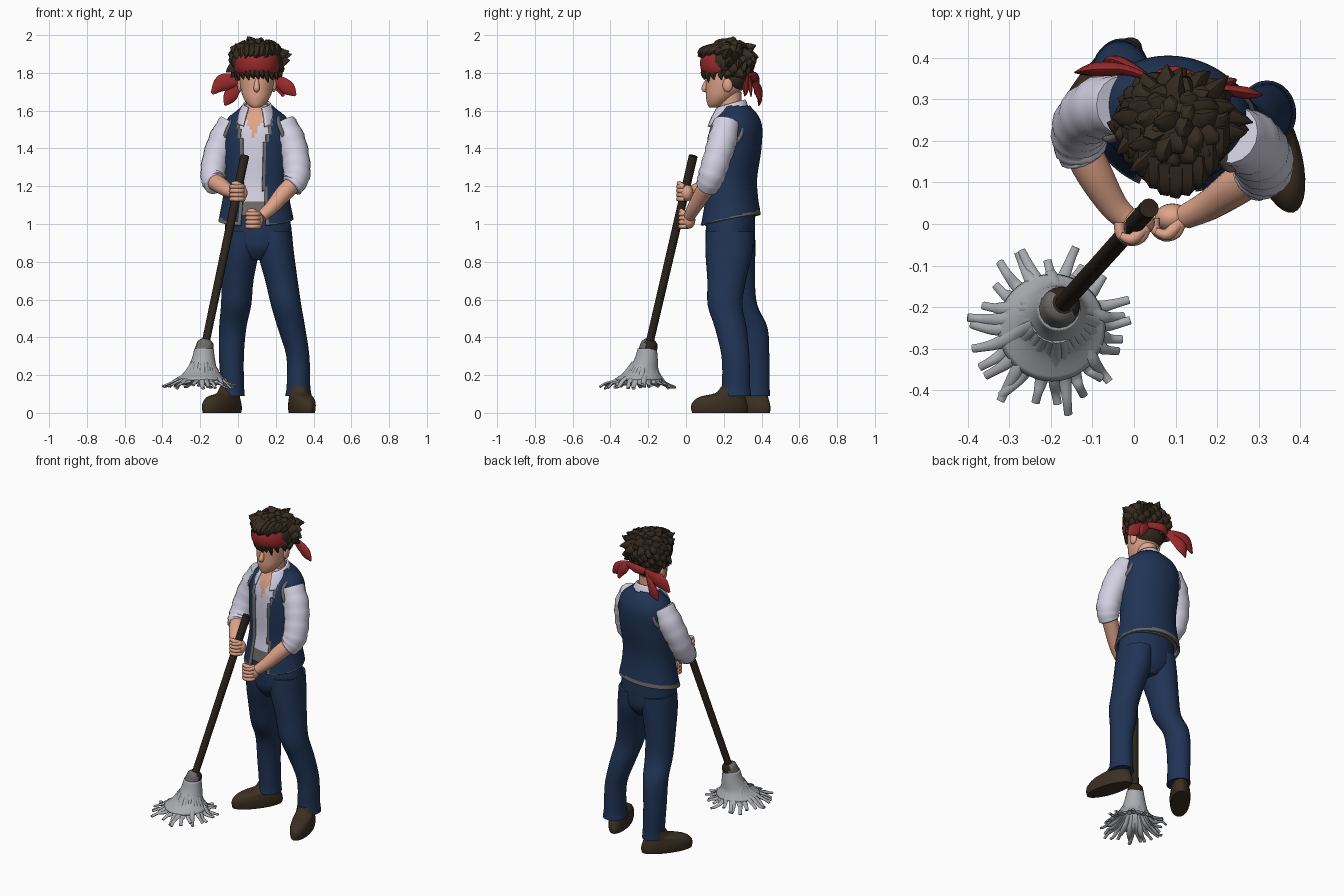
import bpy, bmesh, math, random
from mathutils import Vector

random.seed(4)
if "Cube" in bpy.data.objects:
    bpy.data.objects.remove(bpy.data.objects["Cube"], do_unlink=True)


def material(name, *rgb):
    mat = bpy.data.materials.new(name)
    mat.use_nodes = True
    mat.diffuse_color = (*rgb, 1)
    mat.node_tree.nodes["Principled BSDF"].inputs["Base Color"].default_value = (*rgb, 1)
    return mat


navy = material("navy cloth", .014, .034, .09)
white = material("white shirt", .66, .64, .77)
skin = material("skin", .74, .37, .25)
brown = material("brown hair", .036, .024, .014)
red = material("red cloth", .32, .022, .024)
grey = material("mop grey", .4, .41, .43)
wood = material("dark wood", .026, .018, .012)
leather = material("shoe leather", .045, .029, .016)
trim = material("grey trim", .15, .145, .14)


def smooth_path(points, steps):
    """Catmull-Rom interpolation through tuples of any length."""
    out = []
    last = len(points) - 1
    for i in range(last):
        a, b, c, d = (points[min(max(i + k, 0), last)] for k in (-1, 0, 1, 2))
        for s in range(steps):
            t = s / steps
            out.append([q + t / 2 * (r - p + t * (2 * p - 5 * q + 4 * r - s4 + t * (3 * (q - r) + s4 - p)))
                        for p, q, r, s4 in zip(a, b, c, d)])
    return out + [list(points[-1])]


def loft(points, yaw=0, sides=32, steps=4, tilt=0):
    """Stacked level ellipses given as x, y, z, half width, half depth."""
    rings = []
    cos, sin = math.cos(math.radians(yaw)), math.sin(math.radians(yaw))
    for x, y, z, rx, ry in smooth_path(points, steps):
        ring = []
        for k in range(sides):
            a = math.tau * k / sides
            u, v = rx * math.cos(a), ry * math.sin(a)
            ring.append(Vector((x + u * cos - v * sin, y + u * sin + v * cos, z + tilt * v)))
        rings.append(ring)
    return rings


def tube(points, side=(1, 0, 0), flat=1, sides=16, steps=4, wrinkle=0):
    """Sweep along points given as x, y, z, radius."""
    path = smooth_path(points, steps)
    centres = [Vector(p[:3]) for p in path]
    rings = []
    for i, c in enumerate(centres):
        t = (centres[min(i + 1, len(path) - 1)] - centres[max(i - 1, 0)]).normalized()
        u = Vector(side)
        u = (u - t * u.dot(t)).normalized()
        v = t.cross(u) * flat
        r = max(path[i][3], .001) * (1 + wrinkle * math.sin(i * 2.1))
        rings.append([c + r * (u * math.cos(a) + v * math.sin(a))
                      for a in (math.tau * k / sides for k in range(sides))])
    return rings


def ball(x, y, z, rx, ry, rz, sides=20):
    lats = [math.pi * (k / 12 - .5) for k in range(13)]
    return loft([(x, y, z + rz * math.sin(a), rx * math.cos(a) + .0005, ry * math.cos(a) + .0005)
                 for a in lats], sides=sides, steps=1)


def build(name, shapes, mats, rule=None, keep=None, caps=True, thick=0):
    """Skin every set of rings into one object, colouring faces by a rule."""
    bm = bmesh.new()
    for rings in shapes:
        rows = [[bm.verts.new(p) for p in ring] for ring in rings]
        n = len(rows[0])
        for low, high in zip(rows, rows[1:]):
            for k in range(n):
                j = (k + 1) % n
                quad = (low[k], low[j], high[j], high[k])
                if keep is None or keep(sum((v.co for v in quad), Vector()) / 4):
                    bm.faces.new(quad)
        if caps:
            bm.faces.new(rows[0][::-1])
            bm.faces.new(rows[-1])
    bmesh.ops.recalc_face_normals(bm, faces=bm.faces[:])
    for f in bm.faces:
        if rule:
            f.material_index = rule(f.calc_center_median(), f.normal)
    bmesh.ops.delete(bm, geom=[v for v in bm.verts if not v.link_faces], context="VERTS")
    mesh = bpy.data.meshes.new(name)
    bm.to_mesh(mesh)
    bm.free()
    obj = bpy.data.objects.new(name, mesh)
    bpy.context.collection.objects.link(obj)
    for m in mats:
        mesh.materials.append(m)
    if thick:
        mod = obj.modifiers.new("thickness", "SOLIDIFY")
        mod.thickness = thick
        mod.offset = 0
    bpy.ops.object.select_all(action="DESELECT")
    obj.select_set(True)
    bpy.context.view_layer.objects.active = obj
    bpy.ops.object.shade_smooth_by_angle(angle=math.radians(50))
    return obj


# Trousers
left = [(.32, .265, .09, .07, .08), (.32, .265, .15, .062, .074), (.317, .262, .3, .061, .074),
        (.283, .237, .45, .073, .084), (.255, .207, .57, .08, .092), (.23, .215, .7, .086, .102),
        (.2, .228, .85, .096, .125), (.19, .232, .96, .095, .126)]
right = [(-.03, .37, .09, .066, .076), (-.03, .37, .15, .062, .072), (-.035, .366, .3, .066, .075),
         (-.028, .35, .45, .072, .082), (-.01, .29, .57, .08, .088), (-.002, .265, .7, .084, .1),
         (.015, .245, .85, .096, .122), (.03, .24, .96, .1, .126)]
hips = [(.105, .235, .81, .05, .08), (.105, .235, .87, .15, .122), (.108, .235, .95, .178, .13),
        (.1, .238, 1.08, .165, .125)]
build("left_trouser_leg", [loft(left)], [navy])
build("right_trouser_leg", [loft(right)], [navy])
build("trouser_hips", [loft(hips, -8)], [navy])

# Shoes: sole, toe cap and ankle collar as stacked ovals
for name, x, y, yaw in (("left_shoe", .338, .178, 17), ("right_shoe", -.085, .318, -37)):
    fx, fy = math.sin(math.radians(yaw)), -math.cos(math.radians(yaw))
    rows = ((0, 0, .056, .152), (0, .025, .06, .157), (0, .055, .06, .15),
            (-.015, .085, .055, .125), (-.06, .105, .052, .082), (-.075, .14, .05, .065))
    build(name, [loft([(x + s * fx, y + s * fy, z, w, d) for s, z, w, d in rows], yaw)], [leather])

# Torso: shirt with open neck, then a vest shell with open front
body = [(.095, .235, 1.02, .195, .152), (.095, .237, 1.045, .19, .147), (.095, .238, 1.12, .175, .135),
        (.097, .243, 1.22, .165, .126), (.1, .252, 1.36, .174, .138), (.1, .258, 1.48, .178, .138),
        (.1, .258, 1.55, .158, .116), (.1, .253, 1.6, .1, .085), (.1, .243, 1.63, .07, .068)]


def front_angle(p):
    return abs(math.degrees(math.atan2(p.x - .1, .25 - p.y)) + 8)


def shirt_rule(p, n):
    if p.z < 1.11:
        return 2
    return 1 if front_angle(p) < (p.z - 1.46) * 250 and p.z > 1.46 else 0


def vest_opening(p):
    return 22 + max(0, p.z - 1.42) * 170


def vest_rule(p, n):
    hem = p.z < 1.036 + .25 * (p.y - .235)
    return 1 if hem or front_angle(p) < vest_opening(p) + 6 else 0


build("shirt", [loft([(x, y, z, w * .95, d * .95) for x, y, z, w, d in body[1:]], -12, 72)],
      [white, skin, trim], shirt_rule)
build("vest", [loft(body, -12, 72, 5, .2)], [navy, trim], vest_rule,
      lambda p: front_angle(p) > vest_opening(p) and p.z < 1.62, False, .012)
collar = [(.098, .222, 1.545, .108, .112), (.1, .228, 1.59, .092, .098), (.1, .236, 1.635, .068, .075)]
build("shirt_collar", [loft(collar, -4, 40, 3, .3)], [white], None,
      lambda p: front_angle(p) > 26, False, .01)

# Arms: rolled sleeves, forearms and armhole trim
sleeves = {"left": [(.235, .215, 1.535, .07), (.277, .195, 1.45, .077), (.303, .168, 1.36, .074),
                    (.312, .14, 1.27, .072), (.298, .122, 1.22, .066), (.282, .113, 1.2, .06)],
           "right": [(-.03, .285, 1.535, .07), (-.078, .28, 1.45, .076), (-.118, .255, 1.35, .07),
                     (-.132, .22, 1.265, .067), (-.128, .185, 1.225, .063), (-.12, .165, 1.212, .058)]}
forearms = {"left": [(.3, .125, 1.22, .046), (.245, .09, 1.165, .046), (.18, .045, 1.09, .037), (.125, .018, 1.04, .03)],
            "right": [(-.13, .19, 1.23, .046), (-.095, .12, 1.205, .044), (-.05, .045, 1.175, .035), (-.015, .01, 1.165, .03)]}
holds = {"left": (.08, .003, 1.02), "right": (-.004, -.008, 1.165)}
for name in sleeves:
    build(name + "_sleeve", [tube(sleeves[name], wrinkle=.035)], [white])
    # Forearm, palm, curled fingers and thumb
    x, y, z = holds[name]
    hand = [tube(forearms[name]), ball(x + .012, y + .012, z, .042, .034, .045)]
    for k in range(4):
        height = z + .033 - .022 * k
        arc = [math.radians(d) for d in (0, -50, -100, -150, -200)]
        hand.append(tube([(x + .033 * math.cos(a), y + .033 * math.sin(a), height, .0125) for a in arc],
                         (0, 0, 1), sides=8, steps=3))
    hand.append(tube([(x + .03, y, z + .03, .015), (x, y - .028, z + .048, .014), (x - .028, y - .02, z + .05, .009)],
                     (0, 0, 1), sides=8))
    build(name + "_hand", hand, [skin])
    sx = -1 if name == "right" else 1
    start = Vector(sleeves[name][0][:3])
    bpy.ops.mesh.primitive_torus_add(location=start + Vector((sx * .012, 0, -.045)), major_radius=.082,
                                     minor_radius=.011, rotation=(0, sx * math.radians(68), math.radians(-12)))
    ring = bpy.context.object
    ring.name = name + "_armhole_trim"
    ring.data.materials.append(trim)
    bpy.ops.object.shade_smooth()

# Head, neck, nose and ears
face = [(.095, .148, 1.617, .022, .024), (.096, .16, 1.632, .044, .046), (.098, .182, 1.67, .071, .076),
        (.1, .205, 1.72, .086, .1), (.1, .213, 1.78, .094, .108), (.1, .22, 1.86, .095, .11),
        (.1, .225, 1.93, .06, .07)]
neck = [(.1, .235, 1.5, .075, .07), (.1, .235, 1.6, .058, .06), (.1, .235, 1.7, .058, .06)]
nose = tube([(.1, .115, 1.765, .01), (.099, .103, 1.735, .014), (.098, .098, 1.715, .016), (.098, .11, 1.703, .008)])
ears = [ball(.1 + s * .09, .22, 1.735, .014, .026, .036) for s in (-1, 1)]
build("head", [loft(face), loft(neck), nose] + ears, [skin])

# Hair: two volumes covered with curved tufts
core = Vector((.1, .228, 1.862))
size = Vector((.138, .125, .105))
tufts = [ball(*core, *size), ball(.1, .255, 1.775, .1, .075, .08)]
count = 110
for i in range(count):
    h = 1 - 2 * (i + .5) / count
    a = i * 2.39996
    d = Vector((math.cos(a) * math.sqrt(1 - h * h), math.sin(a) * math.sqrt(1 - h * h), h))
    if h < -.8 or (d.y < -.2 and h < .3):
        continue
    lean = Vector((random.uniform(-1, 1), random.uniform(-1, 1), random.uniform(-.8, .3))) * .028
    base, mid, tip = (core + Vector(p * q for p, q in zip(d * s, size)) for s in (.8, 1.04, random.uniform(1.1, 1.24)))
    tufts.append(tube([(*base, .045), (*(mid + lean * .3), .03), (*(tip + lean), .002)],
                      (.3, .5, .8), .7, 6, 2))
# Fringe below the headband and locks over its upper edge
for k in range(9):
    s = k / 4 - 1
    x, y = .1 + .1 * s, .095 + .09 * s * s
    drop = random.uniform(-.012, .012)
    tufts.append(tube([(x, y + .015, 1.84, .022), (x, y, 1.8, .02), (x + .01, y + .002, 1.758 + drop, .002)], sides=6))
    tufts.append(tube([(x, y + .05, 1.93, .03), (x, y - .01, 1.912, .026), (x - .012, y - .022, 1.875 + drop, .002)], sides=6))
build("hair", tufts, [brown])

# Headband and its tied ends
band = [(.1, .215, 1.8, .112, .128), (.1, .213, 1.825, .121, .136), (.1, .213, 1.865, .122, .138), (.1, .215, 1.9, .115, .128)]
build("headband", [loft(band, 0, 40)], [red])
tails = [[(.05, .345, 1.775, .015), (-.02, .37, 1.762, .034), (-.085, .372, 1.745, .045), (-.138, .365, 1.69, .008)],
         [(.04, .35, 1.765, .015), (-.015, .38, 1.715, .034), (-.045, .39, 1.67, .035), (-.07, .385, 1.628, .006)],
         [(.16, .33, 1.785, .015), (.225, .322, 1.75, .032), (.27, .315, 1.715, .036), (.305, .31, 1.68, .006)],
         [(.17, .335, 1.775, .015), (.215, .34, 1.735, .03), (.24, .345, 1.675, .006)]]
build("headband_tails", [tube(t, (0, 0, 1), .4, 10) for t in tails]
      + [tube([(.05, .35, 1.77, .022), (.1, .365, 1.78, .026), (.18, .335, 1.78, .018)], (0, 0, 1), .6)], [red])

# Mop: handle, collar, skirt and loose strands
top, foot = Vector((.035, .037, 1.355)), Vector((-.178, -.2, .34))
build("mop_handle", [tube([(*top, .024), (*top.lerp(foot, .1), .023), (*foot, .021)], sides=12)], [wood])
build("mop_collar", [tube([(*top.lerp(foot, t), r) for t, r in ((.955, .028), (.97, .043), (1, .048), (1.04, .052))])],
      [trim, wood], lambda p, n: 1 if n.x + n.y > .35 else 0)
skirt = [(-.18, -.205, .34, .045, .045), (-.184, -.212, .28, .057, .057),
         (-.192, -.23, .22, .08, .08), (-.198, -.25, .175, .125, .125)]
build("mop_skirt", [loft(skirt, sides=40)], [grey], caps=False, thick=.012)
strands = []
count = 28
for i in range(count):
    a = math.tau * (i + random.uniform(-.3, .3)) / count
    reach = random.uniform(.165, .21)
    bend = random.uniform(-.15, .15)
    path = []
    for r, z, w in ((.055, .265, .014), (.09, .2, .017), (.13, .165, .015), (reach * .85, .148, .011), (reach, .14, .01)):
        turn = a + bend * max(0, r - .1) * 10
        pull = min(1, r / .14)
        path.append((-.18 - .02 * pull + r * math.cos(turn), -.205 - .05 * pull + r * math.sin(turn),
                     z + random.uniform(-.012, .012) * pull, w))
    strands.append(tube(path, (-math.sin(a), math.cos(a), 0), .6, 8, 3))
build("mop_strands", strands, [grey])
